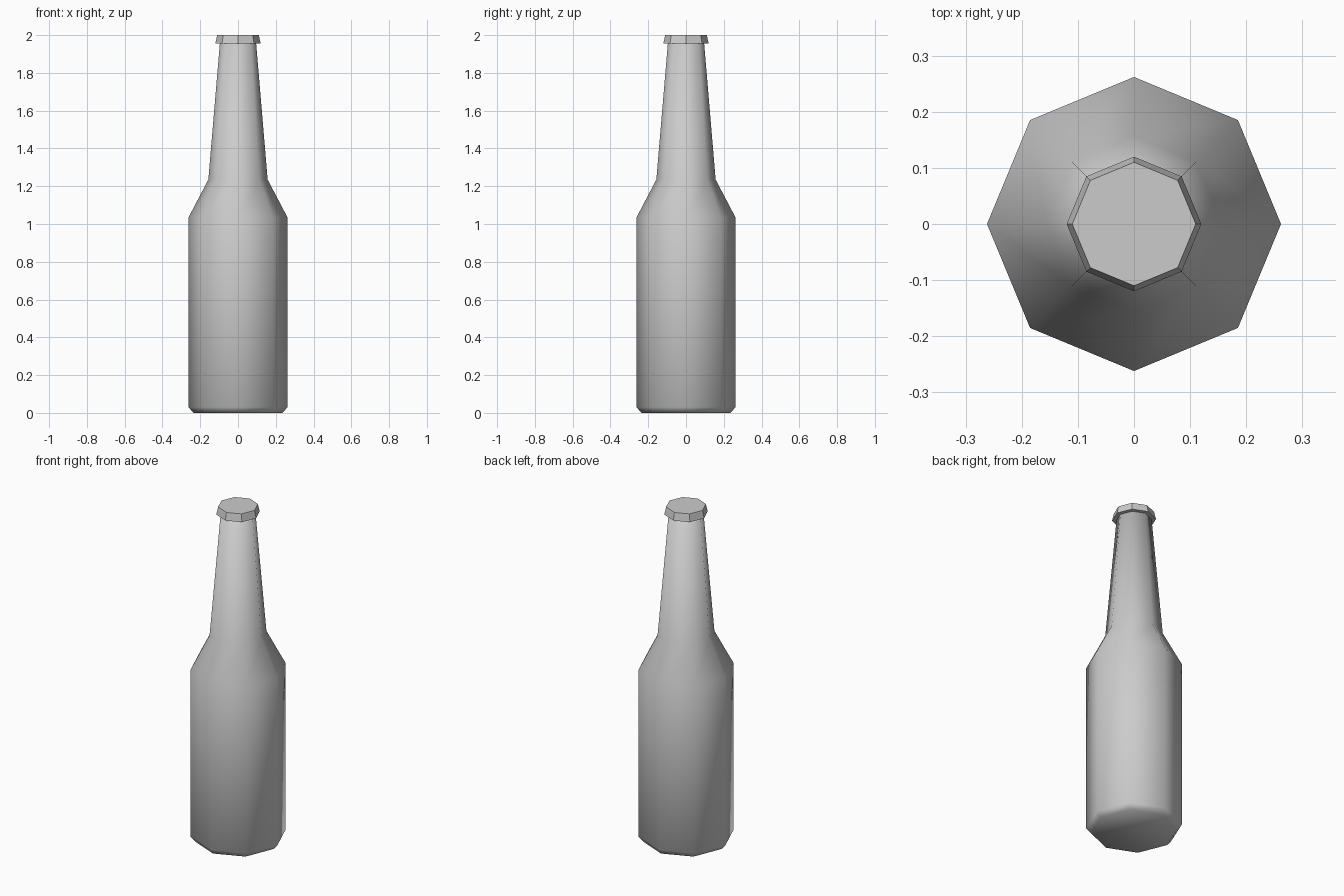
import bpy, bmesh
from math import cos, sin, pi

if "Cube" in bpy.data.objects:
    bpy.data.objects.remove(bpy.data.objects["Cube"])

SIDES = 8


def lathe(name, profile, smooth):
    """Revolve (radius, z) pairs into a closed eight-sided solid."""
    bm = bmesh.new()
    rings = [[bm.verts.new((r * cos(2 * pi * i / SIDES), r * sin(2 * pi * i / SIDES), z))
              for i in range(SIDES)] for r, z in profile]
    for low, high in zip(rings, rings[1:]):
        for i in range(SIDES):
            j = (i + 1) % SIDES
            bm.faces.new((low[i], low[j], high[j], high[i]))
    bm.faces.new(rings[0][::-1])
    bm.faces.new(rings[-1])
    for face in bm.faces:
        face.smooth = smooth
    mesh = bpy.data.meshes.new(name)
    bm.to_mesh(mesh)
    bm.free()
    obj = bpy.data.objects.new(name, mesh)
    bpy.context.collection.objects.link(obj)
    return obj


# Bottle: chamfered base, straight body, sloped shoulder, tapered neck
lathe("bottle", [(0.236, 0), (0.262, 0.03), (0.262, 1.035),
                 (0.157, 1.235), (0.096, 1.957)], True)

# Cap: flat-faced, slightly flared at its lower rim
lathe("cap", [(0.12, 1.955), (0.11, 2.0)], False)
